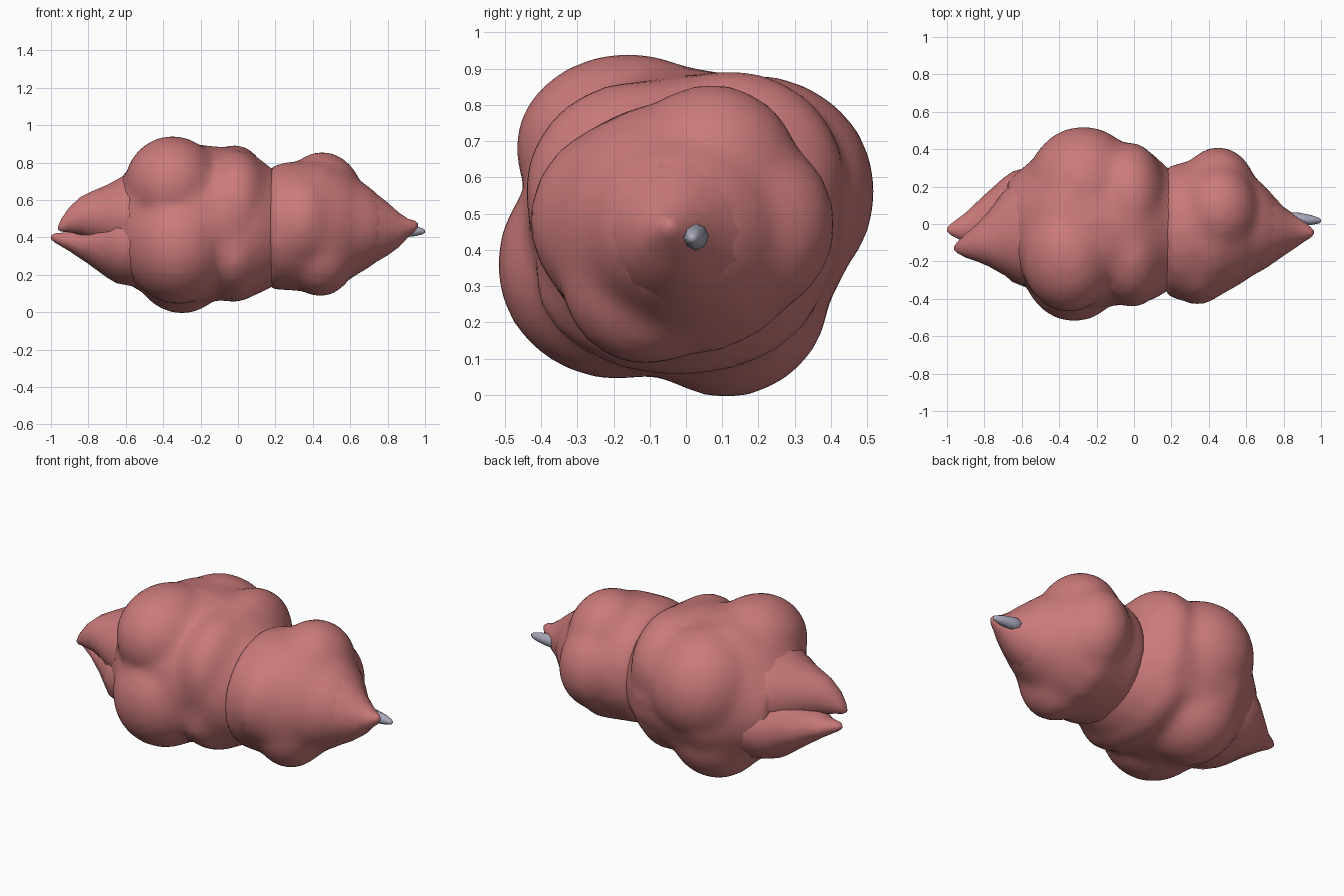
import bpy, bmesh, math
from mathutils import Matrix


def material(name, rgb):
    m = bpy.data.materials.new(name)
    m.diffuse_color = (*rgb, 1)
    return m


flesh = material("dull pink", (0.60, 0.195, 0.195))
metal = material("blue grey", (0.40, 0.40, 0.51))


def finish(name, bm, mat):
    bmesh.ops.recalc_face_normals(bm, faces=bm.faces)
    me = bpy.data.meshes.new(name)
    bm.to_mesh(me)
    bm.free()
    me.materials.append(mat)
    for p in me.polygons:
        p.use_smooth = True
    ob = bpy.data.objects.new(name, me)
    bpy.context.collection.objects.link(ob)
    return ob


def add_loft(bm, stations, sides):
    """Ellipse rings along x; station = x, cy, cz, ry, rz."""
    rings = []
    for x, cy, cz, ry, rz in stations:
        rings.append([bm.verts.new((x, cy + ry * math.cos(a), cz + rz * math.sin(a)))
                      for a in (2 * math.pi * i / sides for i in range(sides))])
    for a, b in zip(rings, rings[1:]):
        for i in range(sides):
            j = (i + 1) % sides
            bm.faces.new((a[i], a[j], b[j], b[i]))
    bm.faces.new(rings[0])
    bm.faces.new(rings[-1])


def loft(name, stations, mat=flesh, sides=14):
    bm = bmesh.new()
    add_loft(bm, stations, sides)
    return finish(name, bm, mat)


def cluster(name, lobes, core):
    """Lobes melted together; lobe = x, y, z, rx, ry, rz."""
    bm = bmesh.new()
    for x, y, z, rx, ry, rz in lobes:
        mat = Matrix.Translation((x, y, z)) @ Matrix.Diagonal((rx, ry, rz, 1))
        bmesh.ops.create_icosphere(bm, subdivisions=3, radius=1.0, matrix=mat)
    add_loft(bm, core, 20)
    ob = finish(name, bm, flesh)
    rm = ob.modifiers.new("melt", 'REMESH')
    rm.mode = 'VOXEL'
    rm.voxel_size = 0.025
    rm.use_smooth_shade = True
    sm = ob.modifiers.new("soften", 'SMOOTH')
    sm.factor = 0.5
    sm.iterations = 14
    return ob


# rear and middle lobes
cluster("rear_body", [
    (-0.35, -0.16, 0.68, 0.26, 0.315, 0.265),
    (-0.32, -0.19, 0.36, 0.29, 0.335, 0.32),
    (-0.27, 0.19, 0.56, 0.31, 0.335, 0.325),
    (-0.30, 0.11, 0.28, 0.27, 0.29, 0.29),
    (-0.01, -0.13, 0.56, 0.20, 0.32, 0.31),
    (-0.02, 0.12, 0.60, 0.20, 0.32, 0.30),
    (-0.02, -0.02, 0.32, 0.20, 0.40, 0.27),
], [(-0.68, -0.01, 0.44, 0.24, 0.22), (-0.57, -0.01, 0.46, 0.335, 0.325),
    (-0.48, 0, 0.47, 0.40, 0.385), (-0.38, 0, 0.47, 0.46, 0.435),
    (-0.22, 0, 0.47, 0.46, 0.43), (-0.08, 0, 0.475, 0.435, 0.41),
    (0.04, 0, 0.475, 0.425, 0.40), (0.12, -0.02, 0.46, 0.38, 0.36),
    (0.18, -0.03, 0.45, 0.33, 0.32), (0.30, -0.03, 0.45, 0.25, 0.25)])

# front lobes, running into the snout
cluster("front_body", [
    (0.45, 0.07, 0.61, 0.22, 0.25, 0.25),
    (0.34, -0.15, 0.48, 0.21, 0.285, 0.28),
    (0.45, 0.16, 0.47, 0.21, 0.255, 0.26),
    (0.44, -0.11, 0.33, 0.20, 0.24, 0.25),
], [(0.17, -0.04, 0.45, 0.35, 0.33), (0.26, -0.04, 0.46, 0.37, 0.345),
    (0.45, -0.01, 0.46, 0.38, 0.355), (0.56, -0.01, 0.46, 0.32, 0.31),
    (0.64, -0.01, 0.455, 0.265, 0.255), (0.70, -0.02, 0.455, 0.225, 0.22),
    (0.75, -0.03, 0.45, 0.18, 0.18), (0.79, -0.04, 0.45, 0.13, 0.14)])

# pointed snout
loft("snout", [
    (0.48, 0.00, 0.46, 0.24, 0.24), (0.58, 0.00, 0.46, 0.25, 0.25),
    (0.64, -0.01, 0.455, 0.24, 0.235), (0.70, -0.02, 0.455, 0.215, 0.21),
    (0.75, -0.03, 0.45, 0.175, 0.18), (0.80, -0.04, 0.445, 0.13, 0.145),
    (0.86, -0.04, 0.44, 0.09, 0.095), (0.91, -0.04, 0.45, 0.055, 0.05),
    (0.945, -0.045, 0.46, 0.028, 0.03), (0.962, -0.045, 0.465, 0.008, 0.01)])

# upper and lower tail prongs
loft("upper_tail_prong", [
    (-0.962, -0.13, 0.45, 0.008, 0.01), (-0.945, -0.125, 0.465, 0.03, 0.035),
    (-0.90, -0.115, 0.495, 0.065, 0.07), (-0.84, -0.10, 0.515, 0.10, 0.105),
    (-0.78, -0.08, 0.515, 0.145, 0.135), (-0.70, -0.05, 0.51, 0.22, 0.175),
    (-0.62, -0.03, 0.51, 0.285, 0.22), (-0.50, -0.02, 0.52, 0.33, 0.26)])
loft("lower_tail_prong", [
    (-1.0, -0.03, 0.40, 0.008, 0.01), (-0.98, -0.03, 0.397, 0.03, 0.025),
    (-0.90, -0.02, 0.377, 0.08, 0.053), (-0.80, -0.01, 0.365, 0.165, 0.11),
    (-0.70, -0.01, 0.36, 0.255, 0.18), (-0.65, -0.015, 0.36, 0.295, 0.21),
    (-0.55, -0.02, 0.38, 0.33, 0.25), (-0.45, -0.02, 0.38, 0.33, 0.25)])

# grey spike beside the snout
loft("spike", [
    (0.80, 0.03, 0.437, 0.034, 0.036), (0.88, 0.026, 0.436, 0.035, 0.037),
    (0.95, 0.021, 0.434, 0.026, 0.027), (0.99, 0.018, 0.432, 0.015, 0.015),
    (1.0, 0.018, 0.432, 0.006, 0.006)], metal, 8)
